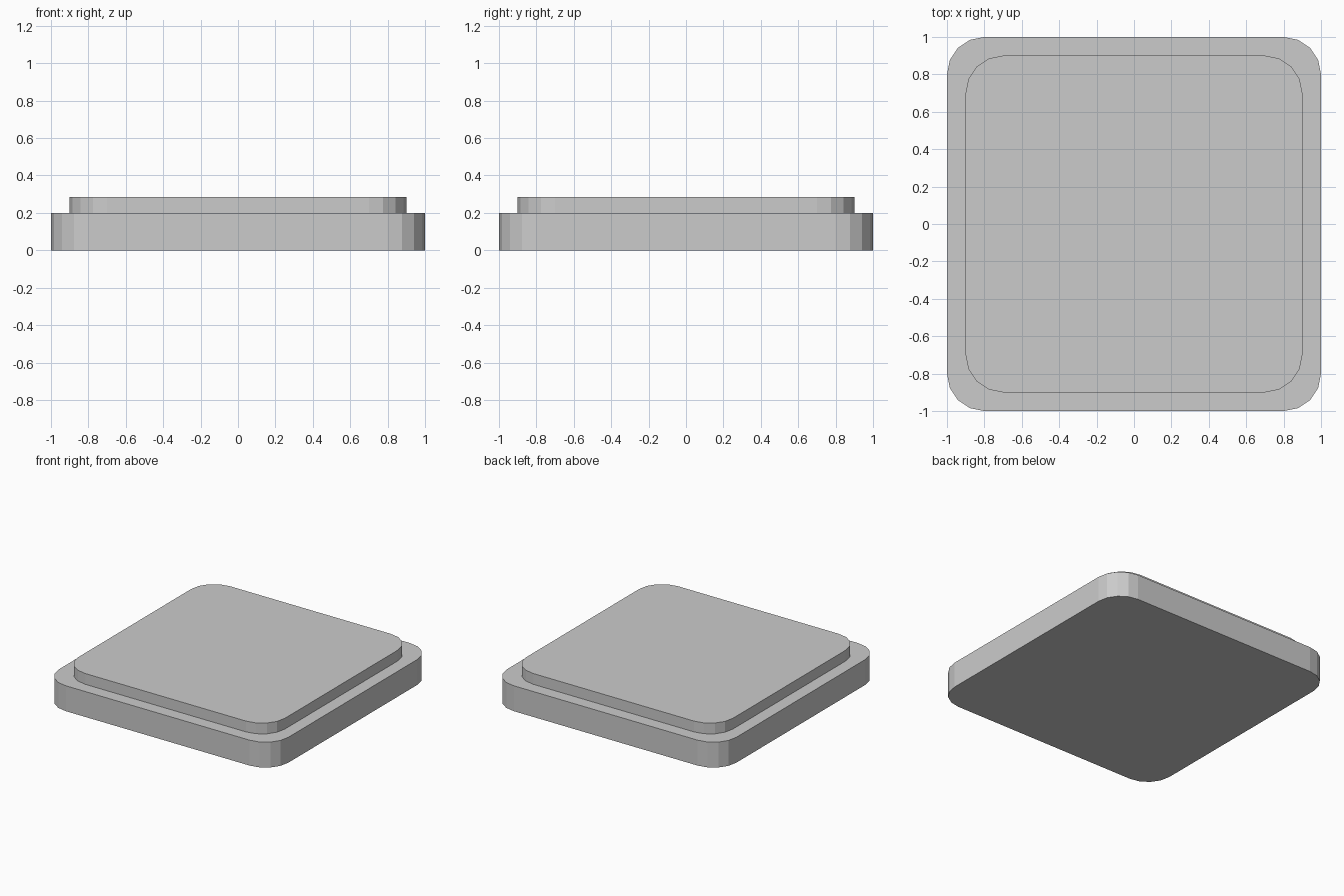
import bpy, bmesh
from math import sin, cos, pi

if "Cube" in bpy.data.objects:
    bpy.data.objects.remove(bpy.data.objects["Cube"])


def rounded_slab(name, half, radius, z0, z1, segments=4):
    """Square slab with rounded vertical corners."""
    bm = bmesh.new()
    ring = []
    for corner, (sx, sy) in enumerate([(1, 1), (-1, 1), (-1, -1), (1, -1)]):
        for i in range(segments + 1):
            a = (corner + i / segments) * pi / 2
            ring.append(bm.verts.new((sx * (half - radius) + radius * cos(a),
                                      sy * (half - radius) + radius * sin(a), z0)))
    bottom = bm.faces.new(ring)
    top = bmesh.ops.extrude_face_region(bm, geom=[bottom], use_keep_orig=True)["geom"]
    bmesh.ops.translate(bm, vec=(0, 0, z1 - z0),
                        verts=[v for v in top if isinstance(v, bmesh.types.BMVert)])
    bmesh.ops.recalc_face_normals(bm, faces=bm.faces)
    mesh = bpy.data.meshes.new(name)
    bm.to_mesh(mesh)
    bm.free()
    obj = bpy.data.objects.new(name, mesh)
    bpy.context.collection.objects.link(obj)
    return obj


# Wide lower plate and the smaller raised plate on it
rounded_slab("base_plate", 1.0, 0.2, 0.0, 0.2)
rounded_slab("raised_plate", 0.9, 0.2, 0.2, 0.285)
